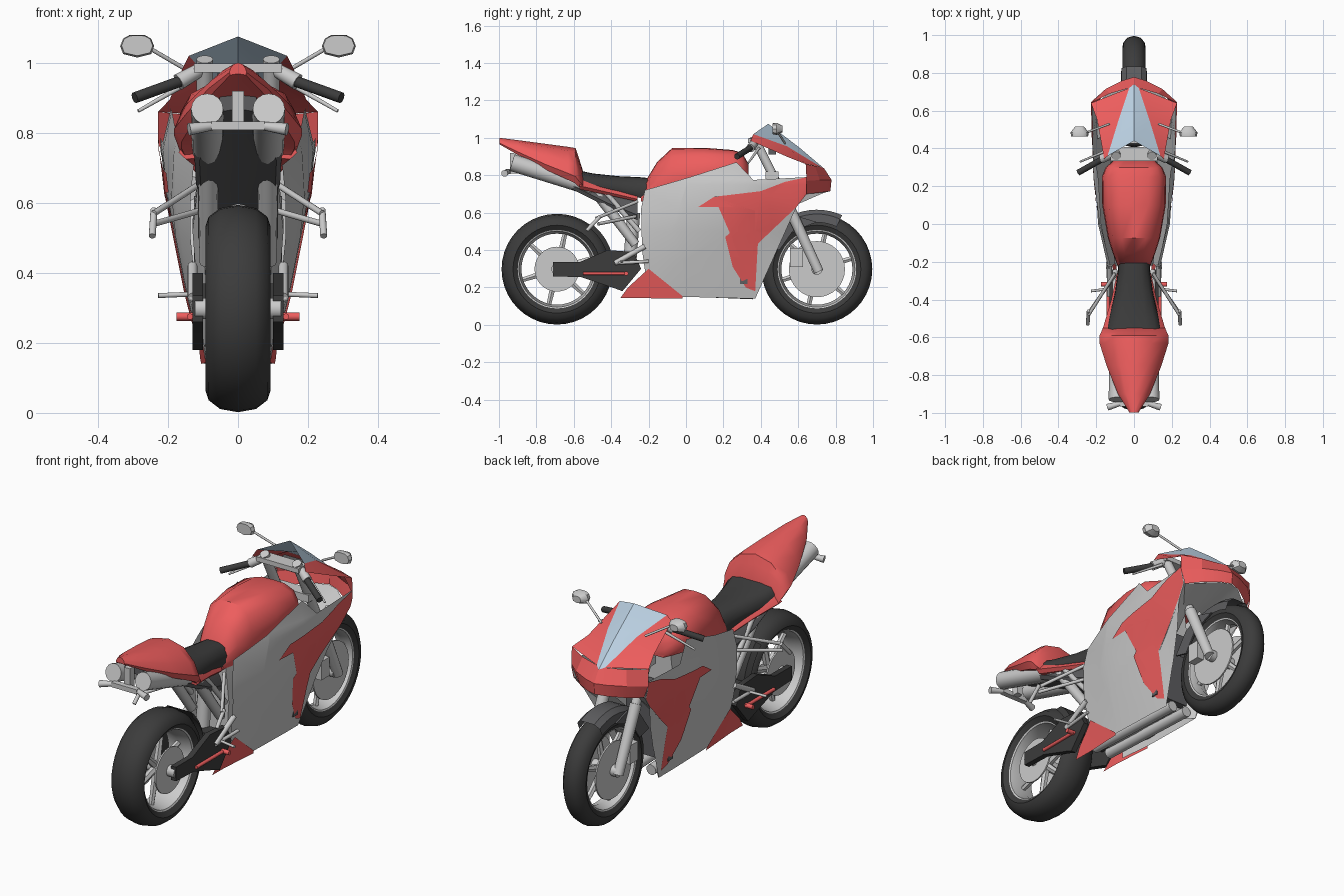
import bpy, bmesh, math
from mathutils import Vector

def material(name, rgb):
    m = bpy.data.materials.new(name)
    m.diffuse_color = (*rgb, 1)
    return m

RED = material("red_paint", (0.85, 0.11, 0.11))
DARK = material("black_rubber", (0.045, 0.045, 0.045))
SHADE = material("dark_grey", (0.11, 0.11, 0.115))
GLASS = material("screen_blue", (0.5, 0.64, 0.77))

def finish(name, bm, mat=None, angle=35, fix=True):
    if fix:
        bmesh.ops.recalc_face_normals(bm, faces=bm.faces)
    me = bpy.data.meshes.new(name)
    bm.to_mesh(me)
    bm.free()
    me.shade_smooth()
    me.set_sharp_from_angle(angle=math.radians(angle))
    if mat:
        me.materials.append(mat)
    ob = bpy.data.objects.new(name, me)
    bpy.context.collection.objects.link(ob)
    return ob

def skin(name, rows, mat=None, closed=False, caps=False, angle=35):
    """Quads between rows of points; rows may be closed rings."""
    bm = bmesh.new()
    vs = [[bm.verts.new(p) for p in r] for r in rows]
    n = len(rows[0])
    for a, b in zip(vs, vs[1:]):
        for i in range(n if closed else n - 1):
            j = (i + 1) % n
            bm.faces.new((a[i], a[j], b[j], b[i]))
    if caps:
        bm.faces.new(vs[0])
        bm.faces.new(vs[-1])
    bmesh.ops.remove_doubles(bm, verts=bm.verts, dist=1e-4)
    return finish(name, bm, mat, angle)

def loft(name, half, stations, mat=None, angle=35):
    """Half section (x, z factors, top to bottom) scaled to (y, half width, z low, z high)."""
    ring = half + [(-x, z) for x, z in reversed(half) if x > 0]
    rows = [[(x * w, y, lo + z * (hi - lo)) for x, z in ring] for y, w, lo, hi in stations]
    return skin(name, rows, mat, True, True, angle)

def rod(name, a, b, r, r2=None, mat=None, n=12):
    a, b = Vector(a), Vector(b)
    q = (b - a).to_track_quat('Z', 'Y')
    rows = [[p + q @ Vector((k * math.cos(t * math.tau / n), k * math.sin(t * math.tau / n), 0))
             for t in range(n)] for p, k in ((a, r), (b, r2 or r))]
    return skin(name, rows, mat, True, True)

def box(name, c, size, mat=None):
    x, y, z = (s / 2 for s in size)
    rows = [[(c[0] + i * x, c[1] + d * y, c[2] + k * z)
             for i, k in ((-1, -1), (1, -1), (1, 1), (-1, 1))] for d in (-1, 1)]
    return skin(name, rows, mat, True, True)

def plate(name, pts, x0, x1, mat=None):
    return skin(name, [[(x, y, z) for y, z in pts] for x in (x0, x1)], mat, True, True)

def revolve(name, prof, cy, cz, mat=None, start=0, end=360, n=40):
    """Turns (x, radius) points about the wheel axle."""
    rows = []
    for i in range(n + 1):
        t = math.radians(start + (end - start) * i / n)
        rows.append([(x, cy + r * math.cos(t), cz + r * math.sin(t)) for x, r in prof])
    return skin(name, rows, mat)

# wheels: tyre, rim, hub, spokes, brake discs
for tag, cy, w, disc in (("front", 0.70, 0.062, 0.15), ("rear", -0.69, 0.093, 0.12)):
    cz = 0.298
    half = [(0.8 * w, 0.21), (w, 0.235), (0.9 * w, 0.262), (0.55 * w, 0.287)]
    revolve(tag + "_tyre", half + [(0, 0.296)] + [(-x, r) for x, r in reversed(half)], cy, cz, DARK)
    revolve(tag + "_rim", [(-0.8 * w, 0.212), (-0.75 * w, 0.203), (0, 0.19), (0.75 * w, 0.203), (0.8 * w, 0.212)], cy, cz)
    rod(tag + "_hub", (-w - 0.03, cy, cz), (w + 0.03, cy, cz), 0.03, n=20)
    for k in range(6):
        t = k * math.tau / 6 + 0.3
        rod(tag + "_spoke", (0, cy + 0.02 * math.cos(t), cz + 0.02 * math.sin(t)),
            (0, cy + 0.195 * math.cos(t), cz + 0.195 * math.sin(t)), 0.02, 0.014, n=6)
    for s in (-1, 1):
        x = s * (w * 0.6 + 0.016)
        rod(tag + "_brake_disc", (x, cy, cz), (x + s * 0.008, cy, cz), disc, n=32)

# side fairing width by height (rows) and length (columns)
YS = [-0.24, 0, 0.25, 0.45, 0.64]
ZS = [0.14, 0.35, 0.5, 0.62, 0.75, 0.86]
WIDTH = [[0.085, 0.10, 0.10, 0.095, 0.08],
         [0.12, 0.148, 0.15, 0.13, 0.11],
         [0.135, 0.178, 0.18, 0.165, 0.15],
         [0.135, 0.19, 0.203, 0.205, 0.19],
         [0.115, 0.182, 0.215, 0.22, 0.222],
         [0.10, 0.155, 0.19, 0.215, 0.222]]

def locate(v, levels):
    v = min(max(v, levels[0]), levels[-1])
    i = max(k for k in range(len(levels) - 1) if levels[k] <= v)
    return i, (v - levels[i]) / (levels[i + 1] - levels[i])

def width(y, z):
    i, u = locate(y, YS)
    j, v = locate(z, ZS)
    lo, hi = (WIDTH[k][i] * (1 - u) + WIDTH[k][i + 1] * u for k in (j, j + 1))
    return lo * (1 - v) + hi * v

def panel(name, pts, off=0.0, mat=None):
    """Side-view outline draped over the fairing width, on both sides."""
    for s in (-1, 1):
        bm = bmesh.new()
        bm.faces.new([bm.verts.new((0, y, z)) for y, z in pts])
        bmesh.ops.triangulate(bm, faces=bm.faces)
        for levels, axis in ((YS, 1), (ZS, 2)):
            for lv in levels:
                p = [0, 0, 0]
                p[axis] = 1
                bmesh.ops.bisect_plane(bm, geom=bm.verts[:] + bm.edges[:] + bm.faces[:],
                                       plane_co=Vector(p) * lv, plane_no=p)
        for v in bm.verts:
            v.co.x = s * (width(v.co.y, v.co.z) + off)
        bm.normal_update()
        for f in bm.faces:
            if f.normal.x * s < 0:
                f.normal_flip()
        finish(name, bm, mat, 25, False)

FRONT = [(0.645, 0.70), (0.59, 0.63), (0.38, 0.43), (0.37, 0.35), (0.37, 0.14)]
panel("side_fairing", [(-0.235, 0.4), (-0.24, 0.62), (-0.22, 0.72), (0.02, 0.79), (0.27, 0.87), (0.36, 0.775),
                       (0.645, 0.79)] + FRONT + [(-0.2, 0.155)])
panel("side_stripe", [(0.065, 0.63), (0.15, 0.685), (0.4, 0.715), (0.53, 0.765), (0.645, 0.79)] + FRONT[:3] +
      [(0.35, 0.33), (0.37, 0.18), (0.32, 0.2), (0.25, 0.31), (0.21, 0.47), (0.37, 0.61), (0.25, 0.63)], 0.005, RED)
panel("belly_fairing", [(-0.35, 0.145), (-0.31, 0.2), (-0.2, 0.30), (-0.02, 0.155), (-0.02, 0.14)], 0.006, RED)
for s in (-1, 1):
    skin("fairing_return", [[(s * width(y, z), y, z), (s * 0.5 * width(y, z), y - 0.05, z)] for y, z in FRONT])

# nose cowl and wind screen
def mirrored(rows):
    return [[(-x, y, z) for x, y, z in reversed(r[1:])] + r for r in rows]

edge = [(0.14, 0.36, 1.02), (0.085, 0.54, 0.955), (0.025, 0.72, 0.845)]
ridge = [(0, 0.44, 1.075), (0, 0.61, 0.945), (0, 0.74, 0.835)]
skin("wind_screen", mirrored([[r, e] for r, e in zip(ridge, edge)]), GLASS, angle=20)
shoulder = [(0.158, 0.345, 0.985), (0.195, 0.55, 0.895), (0.228, 0.64, 0.86)]
for s in (-1, 1):
    skin("cowl_side", [[(s * x, y, z) for x, y, z in (e, h)] for e, h in zip(edge, shoulder)], RED)
skin("nose_cowl", mirrored([
    [ridge[2], edge[2], (0.13, 0.69, 0.85), shoulder[2]],
    [(0, 0.778, 0.775), (0.06, 0.76, 0.775), (0.15, 0.715, 0.775), (0.228, 0.645, 0.77)],
    [(0, 0.772, 0.715), (0.06, 0.752, 0.712), (0.14, 0.70, 0.705), (0.2, 0.64, 0.70)]]), RED, angle=20)
skin("nose_underside", mirrored([
    [(0, 0.77, 0.715), (0.06, 0.75, 0.712), (0.2, 0.64, 0.70)],
    [(0, 0.52, 0.66), (0.06, 0.5, 0.64), (0.195, 0.45, 0.58)]]))
box("dash", (0, 0.46, 0.94), (0.12, 0.04, 0.06), SHADE)

# engine, radiator, belly pipes
loft("engine", [(0, 1), (0.8, 1), (1, 0.6), (0.8, 0), (0, 0)],
     [(-0.22, 0.1, 0.2, 0.68), (0, 0.13, 0.19, 0.74), (0.28, 0.13, 0.2, 0.78)])
box("radiator", (0, 0.31, 0.42), (0.25, 0.04, 0.4), SHADE)
for s in (-1, 1):
    rod("belly_pipe", (s * 0.045, -0.25, 0.19), (s * 0.045, 0.36, 0.165), 0.028)

# tank, seat, tail
ROUND = [(0, 1), (0.45, 0.98), (0.8, 0.83), (0.97, 0.5), (1, 0.2), (0.9, 0), (0, 0)]
TENT = [(0, 1), (0.5, 0.88), (0.85, 0.55), (1, 0.2), (0.88, 0), (0, 0.1)]
loft("fuel_tank", ROUND, [(-0.24, 0.08, 0.66, 0.73), (-0.155, 0.112, 0.67, 0.87), (-0.075, 0.138, 0.69, 0.945),
                          (0.1, 0.168, 0.74, 0.947), (0.25, 0.17, 0.78, 0.935), (0.30, 0.15, 0.78, 0.92),
                          (0.335, 0.11, 0.77, 0.86)], RED, 40)
loft("seat", ROUND, [(-0.57, 0.145, 0.75, 0.825), (-0.5, 0.132, 0.73, 0.81), (-0.36, 0.1, 0.7, 0.795),
                     (-0.25, 0.085, 0.68, 0.79), (-0.2, 0.085, 0.67, 0.785)], DARK, 40)
loft("tail_cowl", TENT, [(-0.997, 0.025, 0.965, 1.0), (-0.9, 0.085, 0.91, 0.988), (-0.75, 0.145, 0.83, 0.968),
                         (-0.63, 0.183, 0.775, 0.952), (-0.59, 0.183, 0.755, 0.945), (-0.575, 0.175, 0.74, 0.90),
                         (-0.55, 0.165, 0.725, 0.82)], RED, 45)
loft("seat_base", TENT, [(-0.57, 0.17, 0.725, 0.82), (-0.4, 0.12, 0.69, 0.765), (-0.26, 0.09, 0.66, 0.72)], RED)
loft("undertray", TENT, [(-0.88, 0.06, 0.86, 0.94), (-0.6, 0.125, 0.72, 0.83), (-0.42, 0.12, 0.63, 0.74),
                         (-0.26, 0.09, 0.56, 0.7)], SHADE)

# tail light bar
box("tail_bracket", (0, -0.92, 0.865), (0.035, 0.04, 0.11))
box("tail_bar", (0, -0.95, 0.82), (0.15, 0.03, 0.025))

# swing arm, shock
ARM = [(-0.71, 0.335), (-0.57, 0.335), (-0.42, 0.40), (-0.28, 0.39), (-0.24, 0.30), (-0.34, 0.18),
       (-0.36, 0.22), (-0.33, 0.3), (-0.40, 0.33), (-0.45, 0.26), (-0.36, 0.22), (-0.38, 0.195),
       (-0.56, 0.255), (-0.71, 0.26)]
ARM = ARM[:6] + ARM[11:]
box("swing_arm_bridge", (0, -0.33, 0.32), (0.22, 0.08, 0.1), DARK)
rod("shock", (0, -0.3, 0.34), (0, -0.28, 0.6), 0.035)

for s in (-1, 1):
    def p(x, y, z):
        return (s * x, y, z)
    # exhaust silencers and tail signals
    rod("silencer", p(0.088, -0.93, 0.868), p(0.085, -0.5, 0.735), 0.046, n=16)
    rod("exhaust_pipe", p(0.085, -0.5, 0.735), p(0.085, -0.27, 0.43), 0.03, 0.025)
    rod("rear_signal", p(0.07, -0.95, 0.82), p(0.14, -0.97, 0.81), 0.012, 0.018)
    # swing arm, subframe, foot rests
    plate("swing_arm", ARM, s * 0.1, s * 0.13, DARK)
    rod("subframe_tube", p(0.1, -0.44, 0.72), p(0.1, -0.25, 0.5), 0.014)
    rod("rest_strut_upper", p(0.1, -0.26, 0.66), p(0.24, -0.48, 0.57), 0.009)
    rod("rest_strut_lower", p(0.1, -0.27, 0.58), p(0.24, -0.47, 0.54), 0.009)
    rod("passenger_rest", p(0.24, -0.46, 0.58), p(0.245, -0.53, 0.505), 0.01)
    rod("rider_rest", p(0.11, -0.34, 0.34), p(0.228, -0.355, 0.335), 0.007)
    rod("rest_hanger", p(0.13, -0.22, 0.42), p(0.13, -0.38, 0.33), 0.014)
    rod("foot_lever", p(0.13, -0.38, 0.33), p(0.14, -0.2, 0.34), 0.009)
    rod("red_slider", p(0.1, -0.32, 0.275), p(0.175, -0.32, 0.275), 0.012, mat=RED)
    rod("red_link", p(0.137, -0.55, 0.275), p(0.137, -0.31, 0.275), 0.009, mat=RED)
    # fork, calipers
    rod("fork_upper", p(0.095, 0.36, 1.01), p(0.095, 0.57, 0.59), 0.024, n=16)
    rod("fork_lower", p(0.095, 0.56, 0.61), p(0.095, 0.71, 0.285), 0.03, 0.026, n=16)
    box("front_caliper", p(0.085, 0.59, 0.36), (0.04, 0.07, 0.1))
    # handlebars, levers, mirrors
    rod("bar", p(0.1, 0.375, 0.985), p(0.17, 0.345, 0.945), 0.02, 0.024)
    rod("grip", p(0.165, 0.345, 0.947), p(0.295, 0.272, 0.90), 0.016, mat=DARK)
    rod("hand_lever", p(0.14, 0.39, 0.945), p(0.285, 0.33, 0.862), 0.008, 0.005)
    rod("mirror_stalk", p(0.13, 0.53, 0.97), p(0.25, 0.485, 1.04), 0.006)
    loft("mirror", ROUND[:4] + [(0.8, 0.15), (0, 0)],
         [(0.462, 0.046, 1.02, 1.078), (0.485, 0.05, 1.015, 1.08), (0.515, 0.025, 1.03, 1.065)]).location.x = s * 0.288

# fork clamp and front mudguard
box("fork_clamp", (0, 0.37, 0.985), (0.25, 0.075, 0.025))
box("lower_clamp", (0, 0.46, 0.8), (0.24, 0.07, 0.04))
revolve("front_mudguard", [(-0.068, 0.25), (-0.066, 0.295), (-0.04, 0.318), (0.04, 0.318), (0.066, 0.295), (0.068, 0.25)],
        0.70, 0.298, SHADE, 65, 155, 14)
for s in (-1, 1):
    plate("mudguard_flap", [(0.42, 0.42), (0.5, 0.4), (0.57, 0.5), (0.7, 0.55), (0.6, 0.58), (0.5, 0.53)],
          s * 0.067, s * 0.076, SHADE)
# rear hugger
revolve("rear_hugger", [(-0.09, 0.28), (-0.07, 0.305), (0.07, 0.305), (0.09, 0.28)], -0.69, 0.298, DARK, 8, 50, 8)
